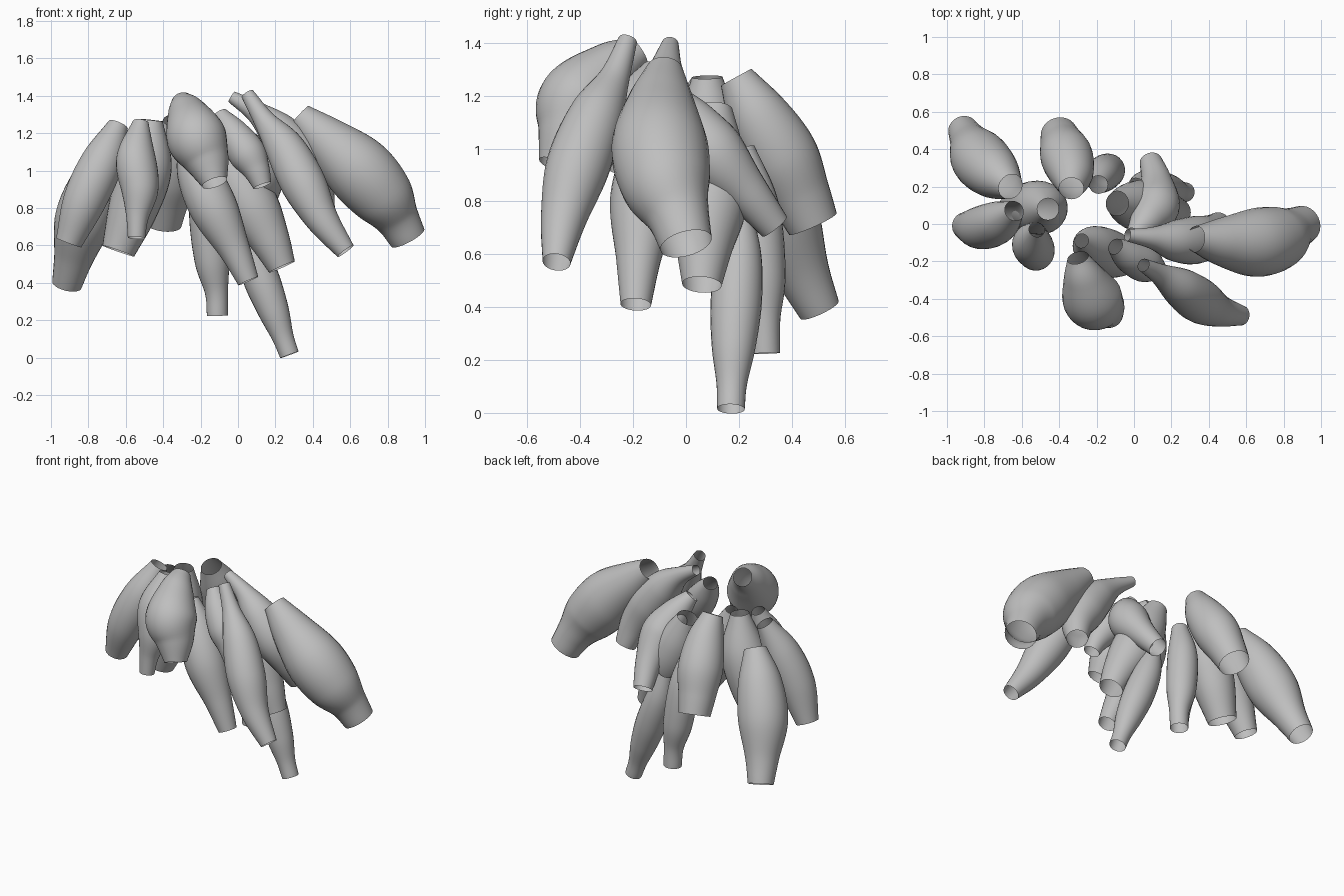
import bpy
import bmesh
import math
from mathutils import Vector

cube = bpy.data.objects.get("Cube")
if cube:
    bpy.data.objects.remove(cube, do_unlink=True)

SIDES = 28   # points round each tube
STEPS = 8    # rings between two control points

grey = bpy.data.materials.new("plain_grey")
grey.use_nodes = True
COLOUR = (0.52, 0.52, 0.52, 1.0)
grey.diffuse_color = COLOUR
grey.node_tree.nodes["Principled BSDF"].inputs["Base Color"].default_value = COLOUR


def spline(points):
    """Smooth path through (x, y, z, radius) points."""
    p = [Vector(q) for q in points]
    p = [p[0] * 2 - p[1]] + p + [p[-1] * 2 - p[-2]]
    out = []
    for i in range(1, len(p) - 2):
        a, b, c, d = p[i - 1:i + 3]
        for k in range(STEPS):
            t = k / STEPS
            out.append(0.5 * (2 * b + (c - a) * t + (2 * a - 5 * b + 4 * c - d) * t ** 2
                              + (3 * b - a - 3 * c + d) * t ** 3))
    out.append(p[-2])
    return out


def pod(name, *points):
    """Open-ended swollen tube, listed from its top to its bottom."""
    path = spline(points)
    centres = [q.to_3d() for q in path]
    bm = bmesh.new()
    rings = []
    side = Vector((1, 0, 0))
    for i, c in enumerate(centres):
        tangent = (centres[min(i + 1, len(path) - 1)] - centres[max(i - 1, 0)]).normalized()
        side = (side - tangent * side.dot(tangent)).normalized()
        other = tangent.cross(side)
        ring = []
        for k in range(SIDES):
            a = 2 * math.pi * k / SIDES
            ring.append(bm.verts.new(c + (side * math.cos(a) + other * math.sin(a)) * path[i].w))
        rings.append(ring)
    for low, high in zip(rings, rings[1:]):
        for k in range(SIDES):
            n = (k + 1) % SIDES
            bm.faces.new((low[n], low[k], high[k], high[n])).smooth = True
    # Turn the walls outward
    face = bm.faces[:][0]
    face.normal_update()
    if face.normal.dot(face.calc_center_median() - centres[0]) < 0:
        bmesh.ops.reverse_faces(bm, faces=bm.faces[:])
    mesh = bpy.data.meshes.new(name)
    bm.to_mesh(mesh)
    bm.free()
    mesh.materials.append(grey)
    bpy.context.collection.objects.link(bpy.data.objects.new(name, mesh))


# Left side (+x) pods
pod("large_left_pod", (.33, -.08, 1.295, .07), (.47, -.095, 1.165, .13), (.64, -.1, 1.01, .182),
    (.77, -.075, .865, .17), (.85, -.03, .745, .12), (.908, .0, .64, .1))
pod("front_left_pod", (.05, -.22, 1.41, .036), (.14, -.27, 1.27, .058), (.25, -.34, 1.12, .105),
    (.35, -.41, .93, .12), (.45, -.462, .74, .088), (.575, -.49, .57, .053))
pod("inner_left_pod", (-.035, -.06, 1.395, .032), (.1, -.075, 1.31, .06), (.22, -.09, 1.2, .11),
    (.33, -.085, 1.06, .128), (.41, -.05, .92, .1), (.455, .0, .78, .066))

# Centre pods
pod("short_centre_pod", (-.1, -.12, 1.3, .045), (-.03, -.17, 1.2, .085), (.05, -.21, 1.09, .1),
    (.1, -.235, 1.0, .072), (.13, -.25, .92, .05))
pod("front_centre_pod", (-.28, -.09, 1.18, .038), (-.22, -.12, 1.0, .11), (-.13, -.16, .8, .128),
    (-.02, -.18, .58, .085), (.055, -.19, .41, .058))
pod("front_bulging_pod", (-.3, -.18, 1.37, .058), (-.27, -.28, 1.3, .11), (-.222, -.4, 1.175, .16),
    (-.165, -.445, 1.05, .12), (-.125, -.49, .935, .07))
pod("middle_centre_pod", (-.09, .11, 1.15, .066), (-.01, .1, .97, .125), (.08, .09, .8, .143),
    (.17, .07, .63, .108), (.235, .06, .485, .075))
pod("back_centre_pod", (.0, -.06, 1.21, .045), (.07, .02, 1.1, .095), (.12, .1, .98, .125),
    (.12, .225, .84, .085), (.09, .335, .705, .06))
pod("lowest_pod", (.01, .2, .78, .045), (.06, .2, .6, .085), (.125, .19, .42, .097),
    (.19, .18, .25, .083), (.24, .173, .11, .058), (.275, .17, .015, .052))
pod("low_back_pod", (-.19, .21, 1.0, .05), (-.17, .26, .78, .092), (-.14, .285, .52, .092),
    (-.115, .295, .35, .062), (-.11, .3, .225, .056))

# Right side (-x) pods
pod("back_right_pod", (-.335, .19, 1.27, .066), (-.335, .27, 1.125, .118), (-.36, .36, .97, .14),
    (-.385, .43, .825, .117), (-.4, .48, .715, .099))
pod("outer_back_right_pod", (-.66, .2, 1.13, .07), (-.745, .27, .95, .137), (-.825, .35, .74, .155),
    (-.88, .44, .53, .105), (-.915, .505, .39, .08))
pod("outer_right_pod", (-.64, .07, 1.245, .055), (-.725, .01, 1.05, .112), (-.82, -.02, .84, .115),
    (-.905, -.01, .615, .072))
pod("small_right_pod", (-.52, -.03, 1.26, .042), (-.545, -.1, 1.07, .105), (-.525, -.15, .9, .1),
    (-.538, -.185, .75, .06), (-.543, -.2, .64, .046))
pod("inner_right_pod", (-.46, .08, 1.27, .058), (-.49, .085, 1.03, .138), (-.56, .09, .8, .133),
    (-.64, .08, .57, .09))
